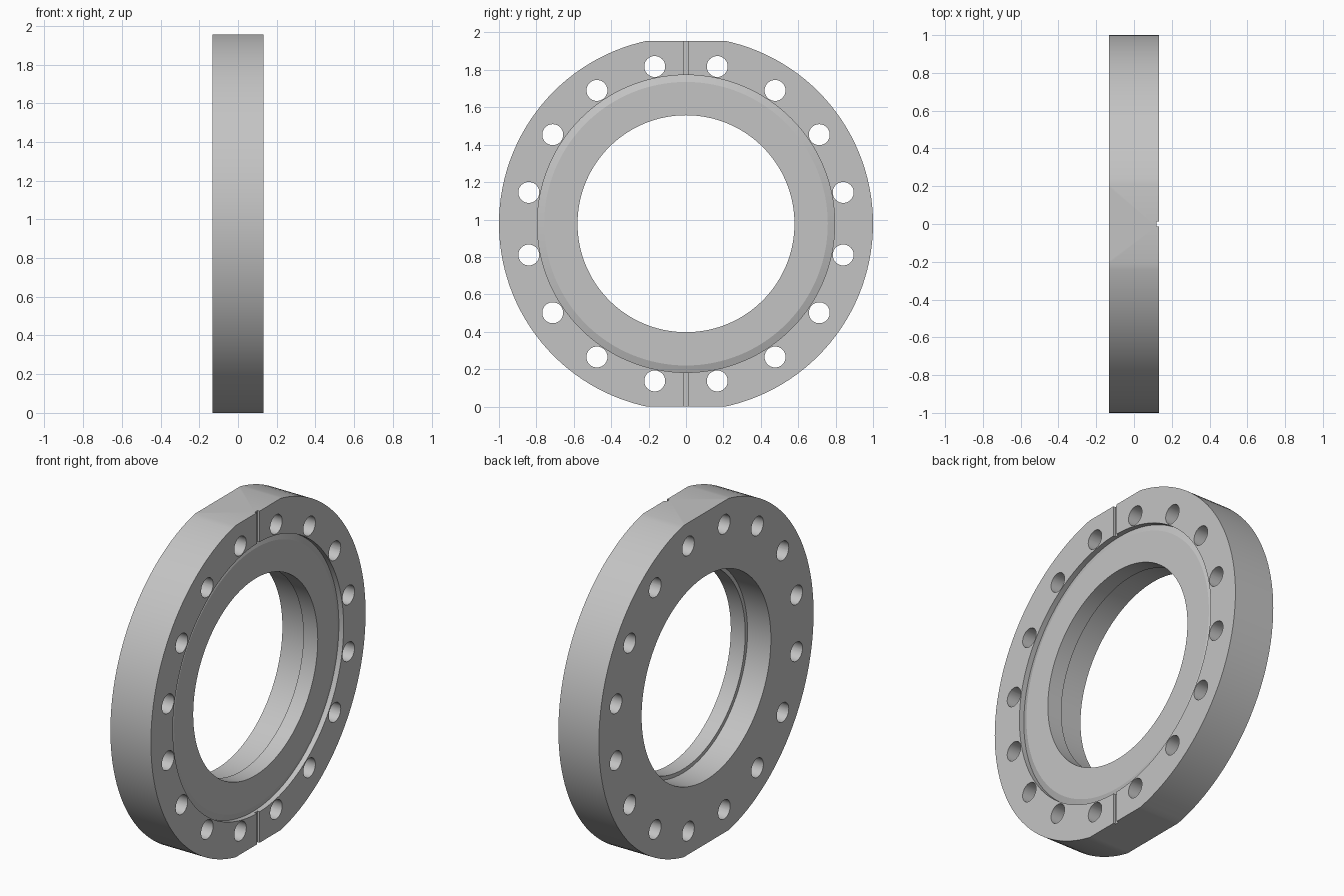
import bpy
import bmesh
from math import radians, pi, cos, sin
from mathutils import Matrix, Vector

if "Cube" in bpy.data.objects:
    bpy.data.objects.remove(bpy.data.objects["Cube"], do_unlink=True)

HEIGHT = 1.955
CENTRE = Vector((0, 0, HEIGHT / 2))
HALF = 0.132          # half the flange thickness
SEGMENTS = 128
BOLTS = 16
BOLT_CIRCLE, BOLT_RADIUS = 0.857, 0.056

steel = bpy.data.materials.new("Grey steel")
steel.use_nodes = True
colour = (0.55, 0.55, 0.55, 1)
steel.diffuse_color = colour
steel.node_tree.nodes["Principled BSDF"].inputs["Base Color"].default_value = colour


def make_object(name, bm):
    bmesh.ops.recalc_face_normals(bm, faces=bm.faces)
    mesh = bpy.data.meshes.new(name)
    bm.to_mesh(mesh)
    bm.free()
    mesh.materials.append(steel)
    obj = bpy.data.objects.new(name, mesh)
    bpy.context.collection.objects.link(obj)
    return obj


# Flange ring: closed (x, radius) section turned around the x axis
section = [
    (-HALF, 1.0), (HALF, 1.0),
    (HALF, 0.795),                  # recess wall
    (HALF - 0.031, 0.795),          # foot of the sealing ridge
    (HALF - 0.018, 0.758),          # top of the sealing ridge
    (HALF - 0.018, 0.58),           # bore lip
    (0.02, 0.58), (0.02, 0.602),    # step inside the bore
    (-HALF, 0.602),
]
bm = bmesh.new()
rings = []
for i in range(SEGMENTS):
    a = 2 * pi * i / SEGMENTS
    rings.append([bm.verts.new(CENTRE + Vector((x, r * cos(a), r * sin(a))))
                  for x, r in section])
for i, ring in enumerate(rings):
    after = rings[(i + 1) % SEGMENTS]
    for j in range(len(section)):
        k = (j + 1) % len(section)
        bm.faces.new((ring[j], ring[k], after[k], after[j]))
flange = make_object("bolted_flange_ring", bm)

# Cutters: bolt holes
bm = bmesh.new()
for i in range(BOLTS):
    a = 2 * pi * (i + 0.5) / BOLTS
    spot = CENTRE + BOLT_CIRCLE * Vector((0, cos(a), sin(a)))
    bmesh.ops.create_cone(
        bm, cap_ends=True, segments=40, radius1=BOLT_RADIUS, radius2=BOLT_RADIUS,
        depth=1, matrix=Matrix.Translation(spot) @ Matrix.Rotation(pi / 2, 4, "Y"))
holes = make_object("bolt_hole_cutter", bm)


def box_pair(name, size, x, offset):
    """Matching boxes above and below the centre."""
    bm = bmesh.new()
    for side in (-1, 1):
        place = Matrix.Translation(CENTRE + Vector((x, 0, side * offset)))
        bmesh.ops.create_cube(bm, size=1, matrix=place @ Matrix.Diagonal((*size, 1)))
    return make_object(name, bm)


# Cutters: flats at top and bottom, and the narrow test grooves
flats = box_pair("flat_cutter", (1, 2, 0.2), 0, HEIGHT / 2 + 0.1)
grooves = box_pair("groove_cutter", (0.028, 0.026, 0.3), HALF, 0.93)

for cutter in (holes, flats, grooves):
    cutter.hide_render = True
    mod = flange.modifiers.new(cutter.name, "BOOLEAN")
    mod.operation = "DIFFERENCE"
    mod.solver = "EXACT"
    mod.object = cutter

# Bake the cuts, then drop the cutters
bpy.context.view_layer.update()
graph = bpy.context.evaluated_depsgraph_get()
finished = bpy.data.meshes.new_from_object(flange.evaluated_get(graph))
flange.modifiers.clear()
flange.data = finished
finished.materials.clear()
finished.materials.append(steel)
for cutter in (holes, flats, grooves):
    bpy.data.objects.remove(cutter, do_unlink=True)

bpy.ops.object.select_all(action="DESELECT")
flange.select_set(True)
bpy.context.view_layer.objects.active = flange
bpy.ops.object.shade_smooth_by_angle(angle=radians(15))
